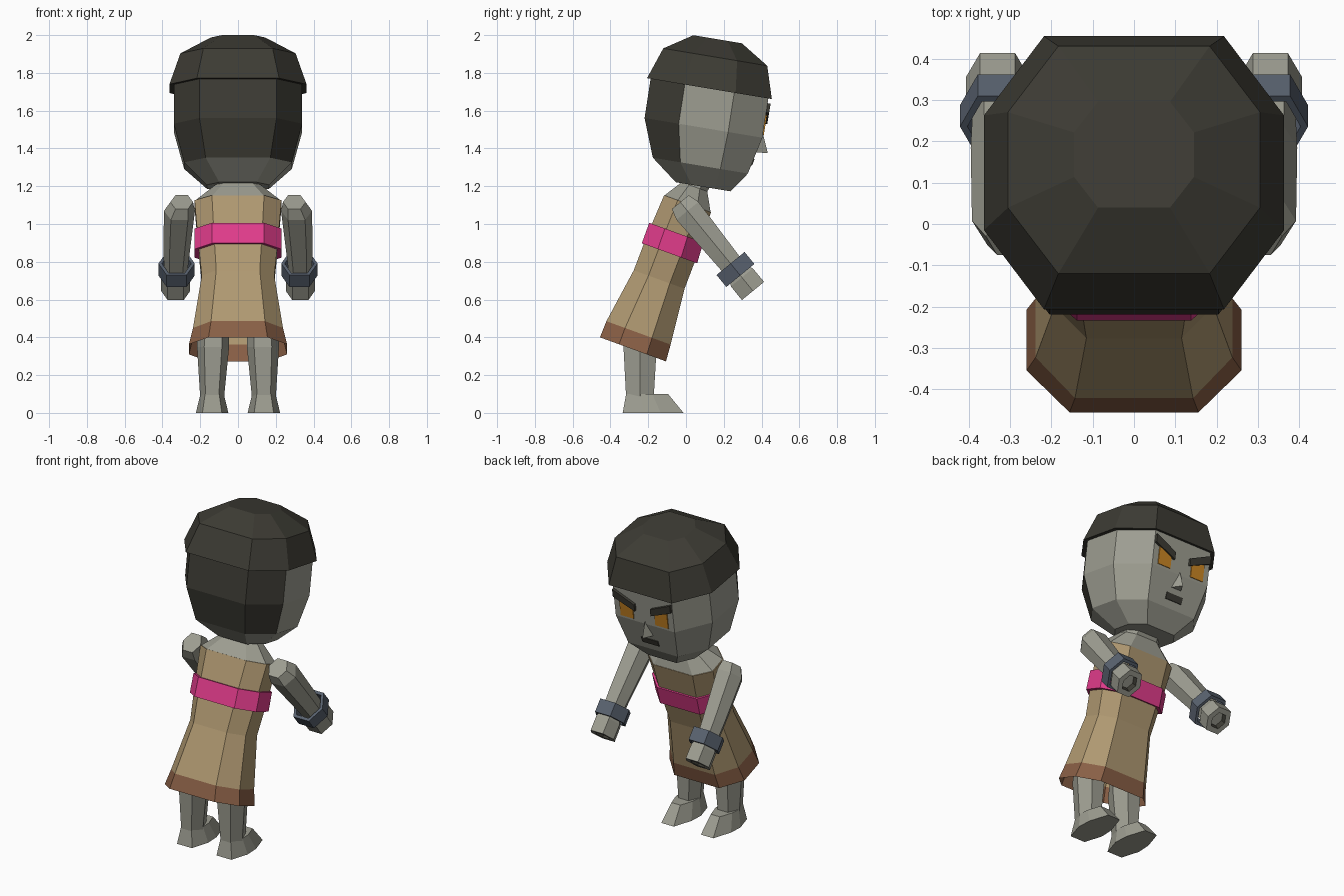
import bpy, bmesh, math
from mathutils import Matrix

if "Cube" in bpy.data.objects:
    bpy.data.objects.remove(bpy.data.objects["Cube"])


def material(name, rgb):
    m = bpy.data.materials.new(name)
    m.diffuse_color = (*rgb, 1)
    m.use_nodes = True
    m.node_tree.nodes["Principled BSDF"].inputs["Base Color"].default_value = m.diffuse_color
    return m


SKIN = material("grey skin", (0.34, 0.34, 0.285))
HAIR = material("dark hair", (0.046, 0.044, 0.034))
TAN = material("tan cloth", (0.43, 0.315, 0.165))
HEM = material("brown hem", (0.25, 0.115, 0.06))
PINK = material("pink sash", (0.75, 0.045, 0.26))
STEEL = material("blue grey metal", (0.10, 0.122, 0.16))
AMBER = material("amber eye", (0.6, 0.24, 0.017))

# Unit cross-sections
OCT = [(1, -.42), (1, .42), (.6, 1), (-.6, 1), (-1, .42), (-1, -.42), (-.6, -1), (.6, -1)]
HEX = [(1, 0), (.55, 1), (-.55, 1), (-1, 0), (-.55, -1), (.55, -1)]


def finish(name, bm, mats, matrix):
    bmesh.ops.recalc_face_normals(bm, faces=bm.faces)
    bm.transform(matrix)
    me = bpy.data.meshes.new(name)
    bm.to_mesh(me)
    bm.free()
    for m in mats:
        me.materials.append(m)
    ob = bpy.data.objects.new(name, me)
    bpy.context.collection.objects.link(ob)
    return ob


def loft(name, section, rings, mats, matrix=Matrix(), rule=None, bottom=True, top=True):
    """rings: (height, centre x, centre y, half width, half depth)"""
    bm = bmesh.new()
    n = len(section)
    loops = [[bm.verts.new((cx + px * hx, cy + py * hy, h)) for px, py in section]
             for h, cx, cy, hx, hy in rings]
    for i in range(len(loops) - 1):
        for j in range(n):
            k = (j + 1) % n
            f = bm.faces.new((loops[i][j], loops[i][k], loops[i + 1][k], loops[i + 1][j]))
            if rule:
                f.material_index = rule(i, j)
    if bottom:
        bm.faces.new(loops[0][::-1])
    if top:
        bm.faces.new(loops[-1])
    return finish(name, bm, mats, matrix)


# Leaning frames for head and body
head = Matrix.Translation((0, 0, 1.2)) @ Matrix.Rotation(math.radians(-9.5), 4, 'X')
body = Matrix.Rotation(math.radians(-20), 4, 'X')

# Head: hair painted on the three back panels
loft("head", OCT, [(.012, 0, .09, .165, .147), (.12, 0, .057, .285, .255),
                   (.32, 0, .04, .34, .316), (.56, 0, .037, .34, .316)],
     [SKIN, HAIR], head, lambda i, j: int(i >= 1 and j in (5, 6, 7)))
loft("hair_cap", OCT, [(.53, 0, .037, .363, .335), (.70, 0, .04, .305, .279),
                       (.795, 0, .037, .145, .13)], [HAIR], head)

# Dress with brown hem, open underneath
loft("dress", OCT, [(.22, 0, -.379, .26, .186), (.312, 0, -.381, .238, .181),
                    (.615, 0, -.375, .192, .143), (.82, 0, -.372, .212, .143),
                    (1.043, 0, -.371, .23, .132)],
     [TAN, HEM], body, lambda i, j: int(i == 0), bottom=False)
loft("sash", OCT, [(.764, 0, -.371, .23, .156), (.879, 0, -.375, .23, .152)], [PINK], body)
loft("neck", OCT, [(1.043, 0, -.371, .225, .13), (1.14, 0, -.367, .12, .072),
                   (1.2, 0, -.355, .11, .07)], [SKIN], body)


# Face details, following the front panel of the head
def front(v):
    return .356 if v > .32 else .356 - .22 * (.32 - v)


def plate(name, pts, depth, mat):
    bm = bmesh.new()
    back = [bm.verts.new((x, front(v) - .004, v)) for x, v in pts]
    face = [bm.verts.new((x, front(v) + depth, v)) for x, v in pts]
    bm.faces.new(face)
    bm.faces.new(back[::-1])
    for j in range(len(pts)):
        k = (j + 1) % len(pts)
        bm.faces.new((back[j], back[k], face[k], face[j]))
    finish(name, bm, [mat], head)


for side, s in (("right", 1), ("left", -1)):
    plate("eye_" + side, [(s * .075, .335), (s * .165, .335), (s * .165, .44), (s * .075, .405)],
          .005, AMBER)
    plate("brow_" + side, [(s * .055, .395), (s * .2, .455), (s * .2, .505), (s * .055, .44)],
          .014, HAIR)
plate("mouth", [(-.058, .165), (.058, .165), (.058, .203), (-.058, .203)], .005, HAIR)

bm = bmesh.new()
tip, bridge, r, l = [bm.verts.new(p) for p in
                     ((0, .398, .244), (0, .354, .345), (.036, .335, .238), (-.036, .335, .238))]
for f in ((tip, bridge, r), (tip, l, bridge), (tip, r, l), (bridge, l, r)):
    bm.faces.new(f)
finish("nose", bm, [SKIN], head)

# Arms, bracelets, legs and feet on both sides
for side, s in (("right", 1), ("left", -1)):
    arm = Matrix.Translation((0, -.005, 1.085)) @ Matrix.Rotation(math.radians(-140.7), 4, 'X')
    loft("arm_" + side, HEX, [(-.04, s * .298, 0, .06, .058), (.02, s * .31, 0, .082, .075),
                              (.30, s * .325, 0, .07, .064), (.46, s * .33, 0, .06, .058)],
         [SKIN], arm)
    # hand with a dark hollow grip
    loft("hand_" + side, HEX, [(.44, s * .33, 0, .06, .058), (.475, s * .33, 0, .077, .075),
                               (.568, s * .33, 0, .077, .076), (.568, s * .33, 0, .045, .045),
                               (.535, s * .33, 0, .04, .04)],
         [SKIN, HAIR], arm, lambda i, j: int(i == 3))
    # bracelet: closed tube wall
    loft("bracelet_" + side, HEX, [(.38, s * .325, 0, .078, .078), (.38, s * .325, 0, .096, .096),
                                   (.462, s * .325, 0, .096, .096), (.462, s * .325, 0, .078, .078),
                                   (.38, s * .325, 0, .078, .078)],
         [STEEL], arm, bottom=False, top=False)
    loft("leg_" + side, HEX, [(.08, s * .137, -.244, .063, .073), (.35, s * .132, -.243, .085, .088),
                              (.55, s * .13, -.22, .08, .08)], [SKIN])
    foot = [(1, -.3), (.95, .25), (.5, 1), (-.5, 1), (-.95, .25), (-1, -.3), (-.6, -1), (.6, -1)]
    loft("foot_" + side, foot, [(0, s * .137, -.174, .086, .161), (.1, s * .137, -.206, .062, .111)],
         [SKIN])
